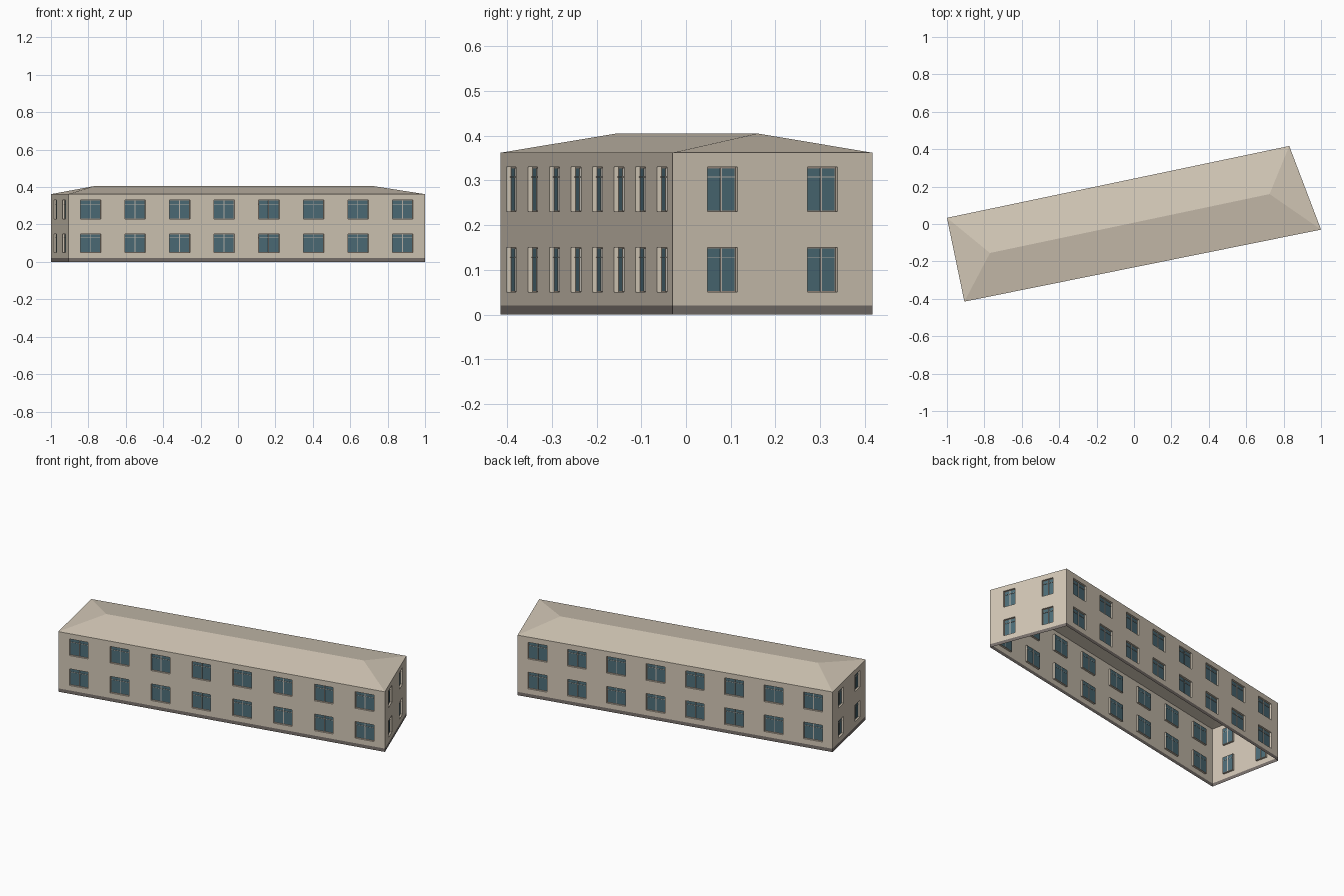
import bpy, bmesh
from mathutils import Vector, Matrix

if "Cube" in bpy.data.objects:
    bpy.data.objects.remove(bpy.data.objects["Cube"], do_unlink=True)


def material(name, rgb):
    m = bpy.data.materials.new(name)
    m.use_nodes = True
    m.diffuse_color = (*rgb, 1)
    m.node_tree.nodes["Principled BSDF"].inputs["Base Color"].default_value = (*rgb, 1)
    return m


MATS = [
    material("cream plaster", (0.65, 0.575, 0.47)),
    material("dark plinth", (0.19, 0.165, 0.15)),
    material("taupe frame", (0.32, 0.26, 0.21)),
    material("blue glass", (0.075, 0.155, 0.19)),
    material("pale bar", (0.50, 0.47, 0.42)),
]
WALL, PLINTH, FRAME, GLASS, BAR = range(5)

EAVES, RIDGE, PLINTH_TOP = 0.362, 0.405, 0.02
STOREYS = [(0.05, 0.15), (0.23, 0.33)]
RECESS, FRAME_WIDTH = 0.011, 0.004


def finish(bm, name):
    mesh = bpy.data.meshes.new(name)
    bm.to_mesh(mesh)
    bm.free()
    for m in MATS:
        mesh.materials.append(m)
    obj = bpy.data.objects.new(name, mesh)
    bpy.context.collection.objects.link(obj)


def bar(bm, centre, along, out, width, height):
    # thin glazing bar standing just proud of the glass
    up = Vector((0, 0, 1))
    mat = Matrix((along * width, out * 0.004, up * height)).transposed().to_4x4()
    mat.translation = centre
    bmesh.ops.create_cube(bm, size=1, matrix=mat)


def build_wall(name, start, end, count, width):
    start, end = Vector((*start, 0)), Vector((*end, 0))
    length = (end - start).length
    along = (end - start).normalized()
    out = along.cross(Vector((0, 0, 1)))
    centres = [(i + 0.5) * length / count for i in range(count)]
    cuts = [0] + [c + k * width / 2 for c in centres for k in (-1, 1)] + [length]
    levels = [0, PLINTH_TOP] + [z for pair in STOREYS for z in pair] + [EAVES]

    # wall sheet divided around its openings
    bm = bmesh.new()
    grid = [[bm.verts.new(start + along * s + Vector((0, 0, z))) for s in cuts]
            for z in levels]
    windows = []
    for r in range(len(levels) - 1):
        for c in range(len(cuts) - 1):
            f = bm.faces.new((grid[r][c], grid[r][c + 1],
                              grid[r + 1][c + 1], grid[r + 1][c]))
            f.material_index = PLINTH if r == 0 else WALL
            if c % 2 == 1 and r in (2, 4):
                windows.append(f)
    bm.normal_update()

    # recessed reveals, frames and glass
    bmesh.ops.inset_individual(bm, faces=windows, thickness=0, depth=-RECESS)
    bm.normal_update()
    ring = bmesh.ops.inset_individual(bm, faces=windows, thickness=FRAME_WIDTH, depth=0)
    for f in ring["faces"]:
        f.material_index = FRAME
    for f in windows:
        f.material_index = GLASS
    finish(bm, name)

    # mullions and transoms
    bars = bmesh.new()
    for s in centres:
        for low, high in STOREYS:
            base = start + along * s - out * (RECESS - 0.001)
            bar(bars, base + Vector((0, 0, (low + high) / 2)), along, out,
                0.004, high - low - FRAME_WIDTH)
            bar(bars, base + Vector((0, 0, high - 0.022)), along, out,
                width - FRAME_WIDTH, 0.002)
    for f in bars.faces:
        f.material_index = BAR
    finish(bars, name + "_window_bars")


# footprint, counter-clockwise from the front left corner of the plan
A, B, C, D = (-0.907, -0.415), (1.0, -0.03), (0.83, 0.417), (-1.0, 0.033)
build_wall("front_wall", A, B, 8, 0.112)
build_wall("left_wall", B, C, 2, 0.071)
build_wall("back_wall", C, D, 8, 0.112)
build_wall("right_wall", D, A, 2, 0.071)

# hipped roof, open underneath
bm = bmesh.new()
a, b, c, d = [bm.verts.new((*p, EAVES)) for p in (A, B, C, D)]
r1 = bm.verts.new((-0.77, -0.155, RIDGE))
r2 = bm.verts.new((0.725, 0.16, RIDGE))
for face in ((a, b, r2, r1), (b, c, r2), (c, d, r1, r2), (d, a, r1)):
    bm.faces.new(face)
finish(bm, "hipped_roof")
